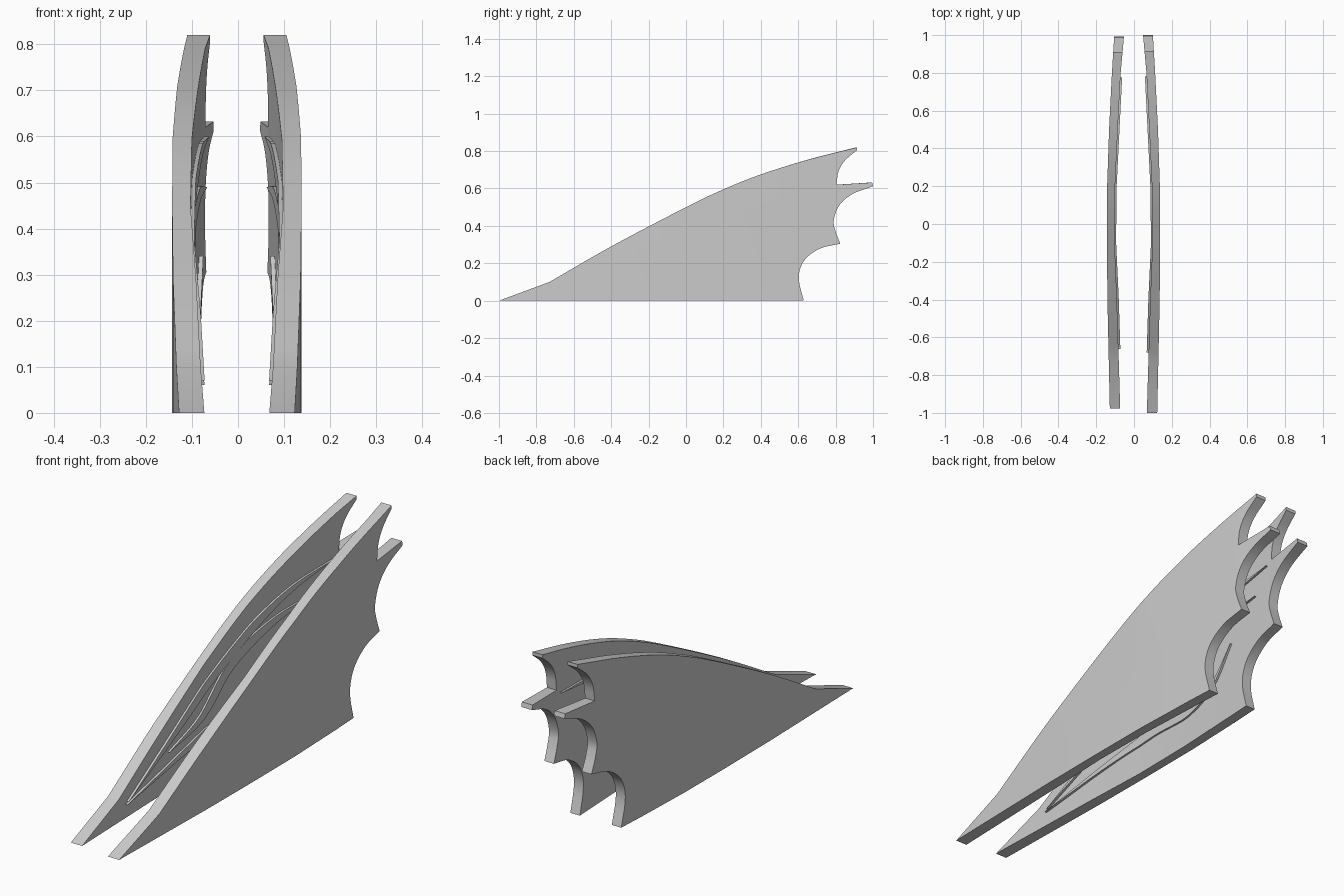
import bpy, bmesh
from mathutils import Vector

if "Cube" in bpy.data.objects:
    bpy.data.objects.remove(bpy.data.objects["Cube"], do_unlink=True)

grey = bpy.data.materials.new("plain grey")
grey.use_nodes = True
colour = (0.6, 0.6, 0.6, 1)
grey.diffuse_color = colour
grey.node_tree.nodes["Principled BSDF"].inputs["Base Color"].default_value = colour

# Bow of the plate along its length: y, inner x, outer x
BOW = [(-1, .068, .123), (-.4, .086, .136), (-.1, .098, .138), (.2, .095, .137),
       (.5, .081, .127), (.8, .066, .112), (1, .048, .1)]


def bow(y):
    y = max(-1, min(1, y))
    for a, b in zip(BOW, BOW[1:]):
        if y <= b[0]:
            t = (y - a[0]) / (b[0] - a[0])
            return a[1] + t * (b[1] - a[1]), a[2] + t * (b[2] - a[2])


def smooth(points, steps=5):
    """Round curve through the points, both ends included."""
    p = [Vector(q) for q in points]
    p = [2 * p[0] - p[1]] + p + [2 * p[-1] - p[-2]]
    out = []
    for a, b, c, d in zip(p, p[1:], p[2:], p[3:]):
        for i in range(steps):
            t = i / steps
            out.append(.5 * (2 * b + (c - a) * t + (2 * a - 5 * b + 4 * c - d) * t * t
                             + (3 * b - a - 3 * c + d) * t ** 3))
    return out + [p[-2]]


def bowed_solid(name, outline, low, high, side):
    """Extrude a y-z outline between two depths, then bend it to the bow."""
    bm = bmesh.new()
    face = bm.faces.new([bm.verts.new((low, q[0], q[1])) for q in outline])
    new = bmesh.ops.extrude_face_region(bm, geom=[face])["geom"]
    for v in new:
        if isinstance(v, bmesh.types.BMVert):
            v.co.x = high
    for y, _, _ in BOW[1:-1]:
        bmesh.ops.bisect_plane(bm, geom=bm.verts[:] + bm.edges[:] + bm.faces[:],
                               plane_co=(0, y, 0), plane_no=(0, 1, 0))
    for v in bm.verts:
        inner, outer = bow(v.co.y)
        x = inner + v.co.x * (outer - inner)
        if side < 0:                      # the right plate sits a little further out
            x += .005
            v.co.y = v.co.y * .985 + .008
        v.co.x = side * x
    bmesh.ops.recalc_face_normals(bm, faces=bm.faces)
    mesh = bpy.data.meshes.new(name)
    bm.to_mesh(mesh)
    bm.free()
    mesh.materials.append(grey)
    ob = bpy.data.objects.new(name, mesh)
    bpy.context.collection.objects.link(ob)
    bpy.ops.object.select_all(action="DESELECT")
    ob.select_set(True)
    bpy.context.view_layer.objects.active = ob
    bpy.ops.object.shade_smooth_by_angle(angle=.4)


def ribbon(points, width):
    """Outline of a tapered strip around a centre curve."""
    path = smooth(points)
    n = len(path) - 1
    upper, lower = [], []
    for i in range(1, n):
        d = (path[i + 1] - path[i - 1]).normalized()
        w = width * min(1, 3 * i / n, 2.5 * (n - i) / n) / 2
        upper.append(path[i] + Vector((-d.y, d.x)) * w)
        lower.append(path[i] - Vector((-d.y, d.x)) * w)
    return [path[0]] + upper + [path[-1]] + lower[::-1]


# Wing outline: leading edge, then the three scallops of the trailing edge
leading = smooth([(-.73, .1), (-.4, .29), (0, .5), (.2, .595), (.4, .675), (.65, .753), (.915, .82)])
scallops = [[(.915, .805), (.85, .75), (.815, .69), (.805, .62)],
            [(1, .612), (.89, .57), (.82, .51), (.79, .43), (.8, .37), (.825, .305)],
            [(.825, .305), (.72, .28), (.645, .23), (.61, .17), (.605, .1), (.63, 0)]]
a, b, c = [smooth(s) for s in scallops]
wing = [Vector((-1, 0))] + leading + a + [Vector((.995, .632))] + b + c[1:]

# Raised tongues on the inner face
TONGUES = {
    "upper_rib": ([(-.67, .07), (-.3, .25), (.1, .44), (.45, .56), (.78, .6)], .045),
    "middle_rib": ([(-.37, .17), (-.12, .23), (.08, .38), (.38, .47), (.7, .49)], .05),
    "lower_rib": ([(-.68, .06), (-.24, .13), (0, .155), (.23, .15), (.4, .2), (.53, .34)], .045),
}

for side, label in ((1, "left"), (-1, "right")):
    bowed_solid(label + "_wing", wing, 0, 1, side)
    for name, (points, width) in TONGUES.items():
        bowed_solid(label + "_" + name, ribbon(points, width), -.2, .1, side)
